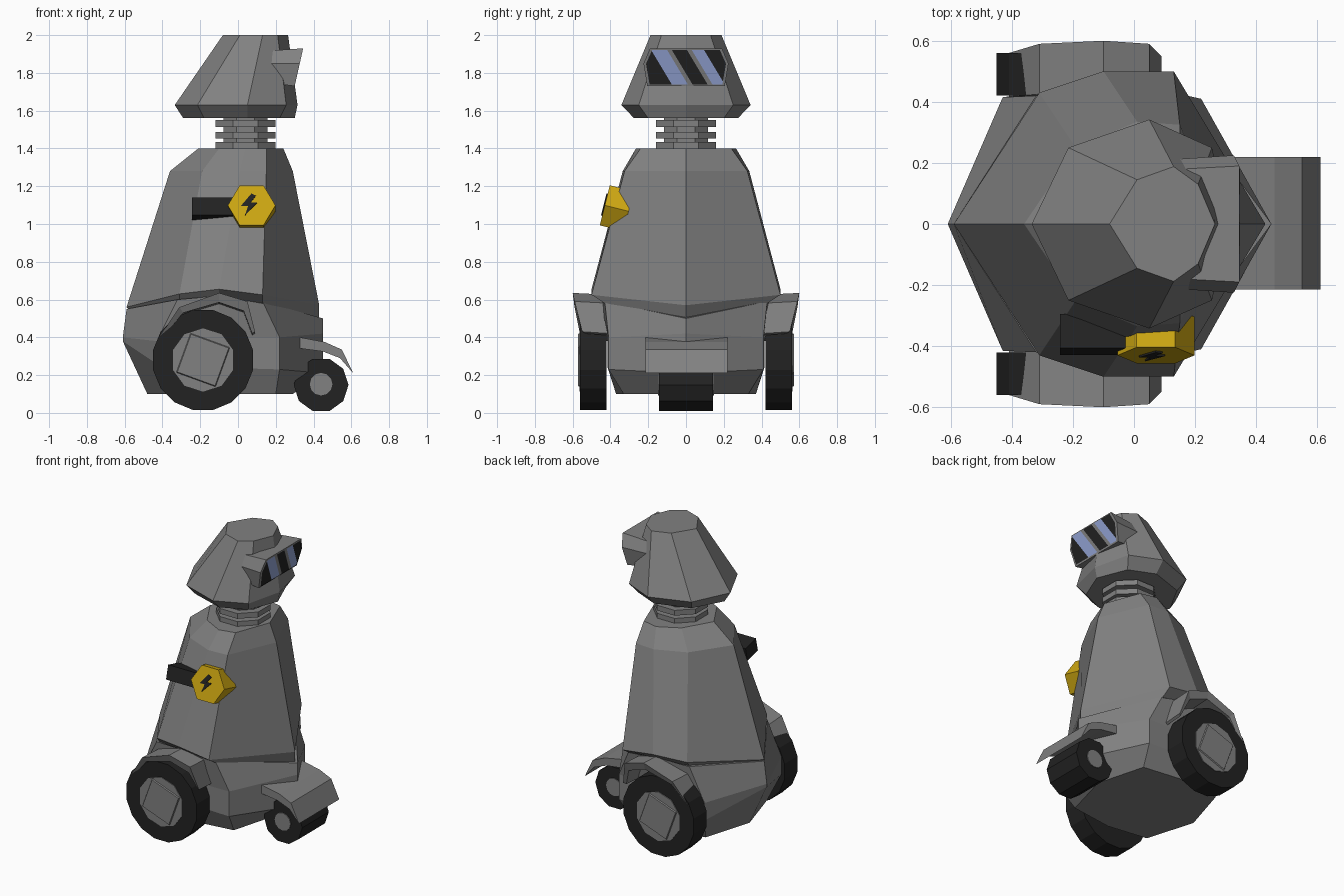
import bpy, bmesh, math
from mathutils import Vector, Matrix

if "Cube" in bpy.data.objects:
    bpy.data.objects.remove(bpy.data.objects["Cube"])


def material(name, r, g, b):
    m = bpy.data.materials.new(name)
    m.diffuse_color = (r, g, b, 1)
    m.use_nodes = True
    m.node_tree.nodes["Principled BSDF"].inputs["Base Color"].default_value = m.diffuse_color
    return m


GREY = material("grey metal", 0.22, 0.22, 0.22)
DARK = material("dark rubber", 0.016, 0.016, 0.016)
YELLOW = material("yellow", 0.62, 0.39, 0.006)
BLUE = material("pale blue glass", 0.29, 0.37, 0.66)


def finish(name, bm, *mats):
    bmesh.ops.recalc_face_normals(bm, faces=bm.faces)
    me = bpy.data.meshes.new(name)
    bm.to_mesh(me)
    bm.free()
    for m in mats:
        me.materials.append(m)
    ob = bpy.data.objects.new(name, me)
    bpy.context.collection.objects.link(ob)
    return ob


def loft(name, rings, mat):
    """Skin a stack of closed rings and cap both ends."""
    bm = bmesh.new()
    vs = [[bm.verts.new(p) for p in r] for r in rings]
    n = len(vs[0])
    for a, b in zip(vs, vs[1:]):
        for i in range(n):
            j = (i + 1) % n
            bm.faces.new((a[i], a[j], b[j], b[i]))
    bm.faces.new(vs[0])
    bm.faces.new(vs[-1])
    return finish(name, bm, mat)


def mirror_ring(half):
    """Half outline from the -x tip to the +x tip, mirrored across y = 0."""
    return half + [(x, -y, z) for x, y, z in reversed(half[1:-1])]


def flat_ring(z, pts):
    return mirror_ring([(x, y, z) for x, y in pts])


def prism(name, sides, r1, r2, depth, matrix, mat):
    bm = bmesh.new()
    bmesh.ops.create_cone(bm, cap_ends=True, segments=sides, radius1=r1,
                          radius2=r2, depth=depth, matrix=matrix)
    return finish(name, bm, mat)


def axle(x, y, z, side=1, spin=0.0):
    """Place a cylinder with its axis along y, pointing to the given side."""
    return (Matrix.Translation((x, y, z)) @ Matrix.Rotation(-side * math.pi / 2, 4, 'X')
            @ Matrix.Rotation(spin, 4, 'Z'))


# Lower hull
loft("lower_body", [
    flat_ring(0.10, [(-.48, 0), (-.38, .33), (-.1, .37), (.20, .33), (.29, 0)]),
    mirror_ring([(-.61, 0, .38), (-.43, .415, .26), (-.1, .415, .24), (.22, .41, .23), (.45, 0, .21)]),
    mirror_ring([(-.61, 0, .40), (-.43, .415, .38), (-.1, .415, .40), (.22, .41, .40), (.45, 0, .42)]),
    mirror_ring([(-.59, 0, .55), (-.32, .42, .60), (-.1, .46, .62), (.13, .43, .59), (.45, 0, .50)]),
], GREY)

# Tapered torso with overhanging lower lip
loft("upper_body", [
    mirror_ring([(-.57, 0, .54), (-.31, .40, .59), (-.1, .45, .61), (.13, .43, .58), (.43, 0, .50)]),
    mirror_ring([(-.59, 0, .56), (-.31, .43, .63), (-.1, .50, .655), (.13, .50, .625), (.43, 0, .57)]),
    flat_ring(1.28, [(-.36, 0), (-.19, .25), (.01, .335), (.15, .325), (.29, 0)]),
    flat_ring(1.40, [(-.21, 0), (-.10, .19), (.04, .265), (.15, .24), (.24, 0)]),
], GREY)

# Ribbed neck
prism("neck_core", 8, .125, .125, .2,
      Matrix.Translation((.04, 0, 1.48)) @ Matrix.Rotation(math.pi / 8, 4, 'Z'), GREY)
for i, z in enumerate((1.415, 1.47, 1.532)):
    prism("neck_ring_%d" % (i + 1), 8, .172, .172, .036,
          Matrix.Translation((.04, 0, z)) @ Matrix.Rotation(math.pi / 8, 4, 'Z'), GREY)

# Head
loft("head", [
    flat_ring(1.56, [(-.29, 0), (-.18, .20), (.05, .275), (.22, .20), (.30, 0)]),
    flat_ring(1.63, [(-.335, 0), (-.215, .25), (.05, .342), (.255, .25), (.315, 0)]),
    flat_ring(2.00, [(-.08, 0), (.01, .145), (.13, .188), (.21, .13), (.265, 0)]),
], GREY)

# Visor housing
HEX = [(-.225, 1.85), (-.19, 1.93), (.19, 1.93), (.225, 1.85), (.205, 1.73), (-.205, 1.73)]


def visor_x(z):
    return .345 - .045 * (1.93 - z) / .20


loft("visor_housing", [
    [(.06, y * .92, 1.85 + (z - 1.85) * .75) for y, z in HEX],
    [(visor_x(z), y, z) for y, z in HEX],
], GREY)

# Visor glass, cut into diagonal stripes
bm = bmesh.new()
bm.faces.new([bm.verts.new((visor_x(1.83 + (z - 1.83) * .92) + .004, y * .94, 1.83 + (z - 1.83) * .92))
              for y, z in HEX])
SLANT = Vector((0, 1, .6))
CUTS = [-.13, -.045, -.02, .06, .085, .15]
for t in CUTS:
    bmesh.ops.bisect_plane(bm, geom=bm.verts[:] + bm.edges[:] + bm.faces[:],
                           plane_co=(0, t, 1.83), plane_no=SLANT)
for f in bm.faces:
    c = f.calc_center_median()
    t = c.y + SLANT.z * (c.z - 1.83)
    f.material_index = (0, 1, 2, 0, 2, 1, 0)[sum(t > k for k in CUTS)]
finish("visor_glass", bm, DARK, BLUE, GREY)

# Rear wheels, hubs and mudguards on both sides
for s, side in ((1, "left"), (-1, "right")):
    prism("wheel_" + side, 16, .27, .27, .14, axle(-.185, s * .49, .28, s, math.pi / 16), DARK)
    prism("hub_" + side, 10, .168, .168, .02, axle(-.185, s * .555, .28, s), GREY)
    prism("hub_cap_" + side, 4, .168, .15, .02, axle(-.185, s * .562, .28, s, math.radians(25)), GREY)
    outer = [(-.41, .41), (-.31, .56), (-.1, .635), (.05, .59), (.09, .43)]
    inner = [(-.41, .39), (-.29, .53), (-.1, .585), (.03, .54), (.075, .42)]
    edge = [.56, .59, .60, .59, .55]
    loft("mudguard_" + side, [
        [(o[0], s * .40, o[1] - .01), (o[0], s * e, o[1]),
         (i[0], s * (e - .015), i[1]), (i[0], s * .40, i[1] - .01)]
        for o, i, e in zip(outer, inner, edge)], GREY)

# Leading wheel with hubs and its guard
prism("small_wheel", 10, .145, .145, .285, axle(.44, 0, .148, 1, math.pi / 10), DARK)
for s, side in ((1, "left"), (-1, "right")):
    prism("small_hub_" + side, 12, .06, .06, .01, axle(.44, s * .143, .152, s), GREY)
GUARD = [(.30, .405), (.46, .375), (.55, .335), (.61, .21), (.54, .29), (.45, .325), (.30, .345)]
loft("small_wheel_guard", [[(x, y, z) for x, z in GUARD] for y in (-.215, .22)], GREY)

# Hexagonal badge, leaning with the torso (local +z points out of its face)
LEAN = Matrix.Rotation(math.radians(76), 4, 'X')
prism("badge", 6, .126, .126, .13,
      Matrix.Translation((.072, -.367, 1.083)) @ LEAN @ Matrix.Rotation(math.pi / 6, 4, 'Z'), YELLOW)

# Zigzag mark on the badge
MARK = [(.005, .062), (-.05, -.005), (-.012, -.005), (-.03, -.058),
        (.035, .012), (.0, .012), (.028, .05)]
place = Matrix.Translation((.066, -.43, 1.1)) @ LEAN
loft("badge_mark", [[place @ Vector((x, y, d)) for x, y in MARK] for d in (-.003, .006)], DARK)

# Dark block beside the badge
bm = bmesh.new()
bmesh.ops.create_cube(bm, size=1, matrix=Matrix.Translation((-.135, -.362, 1.08)) @ LEAN
                      @ Matrix.Diagonal((.215, .095, .115, 1)))
finish("side_block", bm, DARK)
